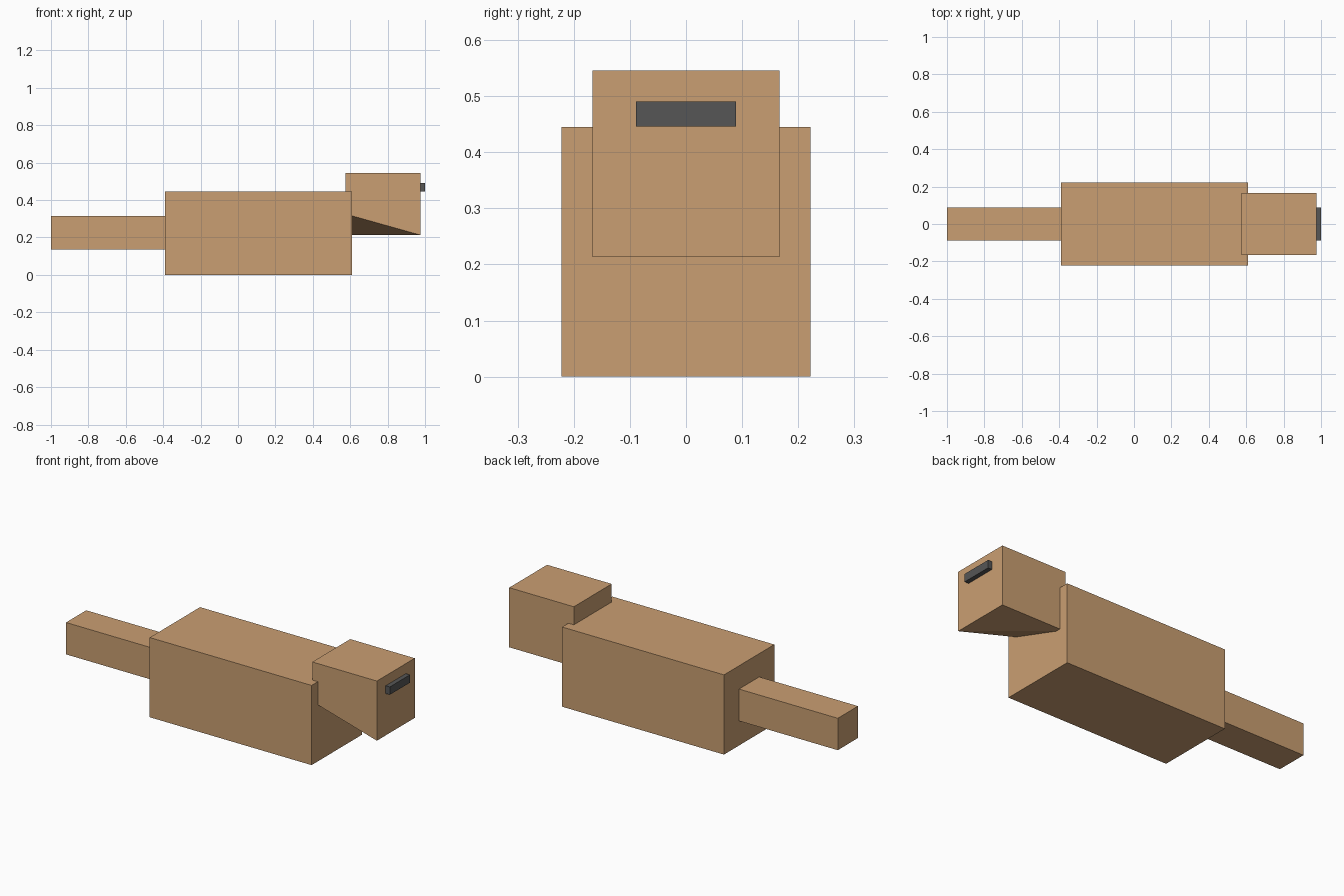
import bpy, bmesh

if "Cube" in bpy.data.objects:
    bpy.data.objects.remove(bpy.data.objects["Cube"])


def material(name, rgb):
    m = bpy.data.materials.new(name)
    m.diffuse_color = (*rgb, 1.0)
    m.use_nodes = True
    m.node_tree.nodes["Principled BSDF"].inputs["Base Color"].default_value = m.diffuse_color
    return m


def box(name, x, y, z, mat, lift=None):
    """Box from (min, max) ranges; lift = (corner test, new z) moves one corner."""
    bm = bmesh.new()
    bmesh.ops.create_cube(bm, size=1.0)
    for v in bm.verts:
        v.co = [r[0] if c < 0 else r[1] for c, r in zip(v.co, (x, y, z))]
    if lift is not None:
        # fold the underside along the diagonal, then raise its inner front corner
        bm.verts.ensure_lookup_table()
        low = {(v.co.x > sum(x) / 2, v.co.y > sum(y) / 2): v
               for v in bm.verts if v.co.z < sum(z) / 2}
        bmesh.ops.connect_verts(bm, verts=[low[True, False], low[False, True]])
        low[False, False].co.z = lift
    bmesh.ops.recalc_face_normals(bm, faces=bm.faces)
    me = bpy.data.meshes.new(name)
    bm.to_mesh(me)
    bm.free()
    me.materials.append(mat)
    ob = bpy.data.objects.new(name, me)
    bpy.context.collection.objects.link(ob)
    return ob


tan = material("tan", (0.59, 0.345, 0.168))
charcoal = material("charcoal", (0.093, 0.093, 0.093))

# Long body, tail, head with a skewed underside, and nose bar
box("body", (-0.39, 0.61), (-0.222, 0.222), (0.0, 0.445), tan)
box("tail", (-1.0, -0.385), (-0.089, 0.089), (0.137, 0.315), tan)
box("head", (0.576, 0.975), (-0.167, 0.167), (0.213, 0.546), tan, lift=0.325)
box("nose", (0.97, 1.0), (-0.089, 0.089), (0.446, 0.49), charcoal)
